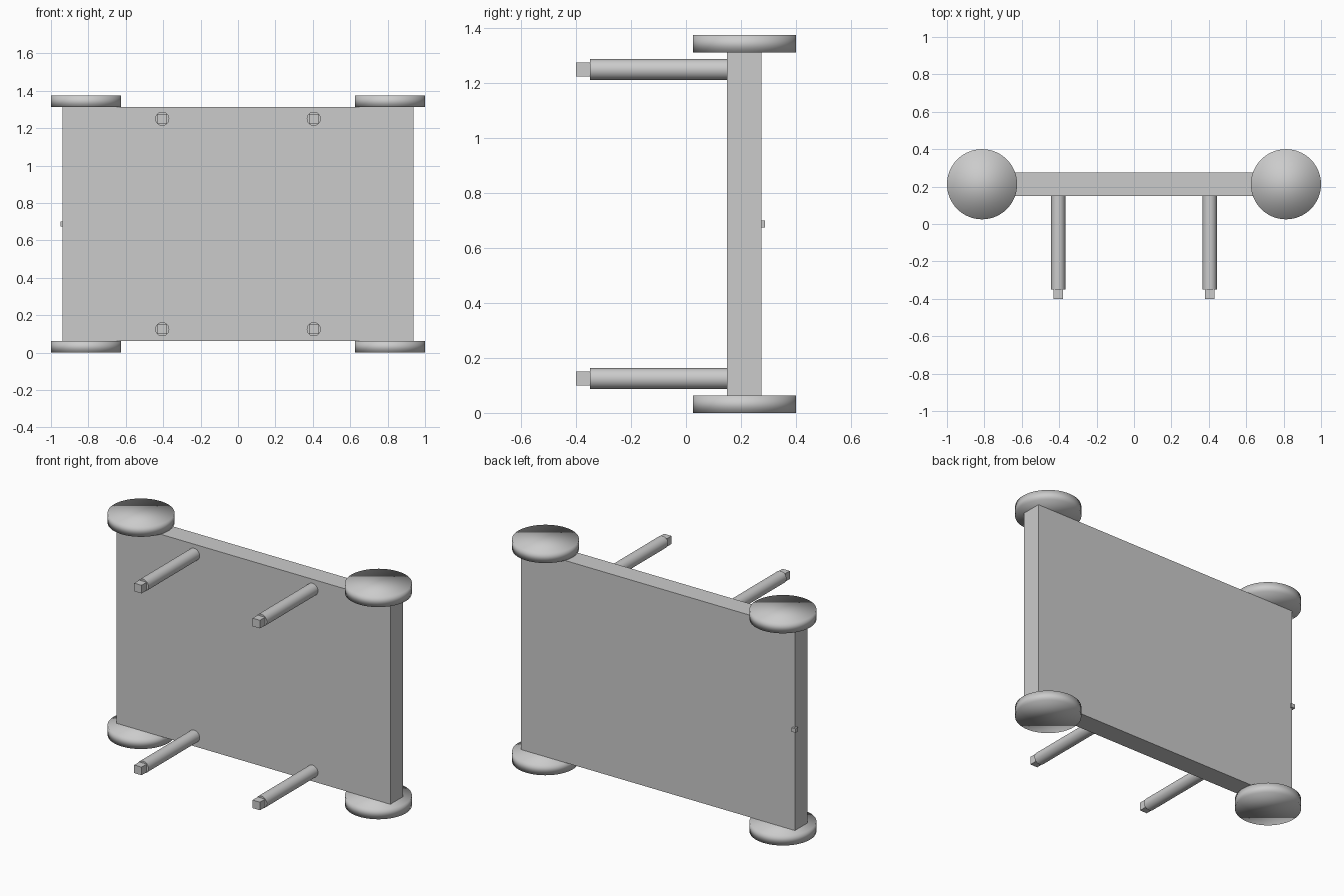
import bpy
from math import radians

cube = bpy.data.objects.get("Cube")
if cube:
    bpy.data.objects.remove(cube, do_unlink=True)

grey = bpy.data.materials.new("plain grey")
grey.use_nodes = True
GREY = (0.6, 0.6, 0.6, 1)
grey.diffuse_color = GREY
grey.node_tree.nodes["Principled BSDF"].inputs["Base Color"].default_value = GREY

PANEL_Y = 0.2125


def finish(name):
    ob = bpy.context.object
    ob.name = name
    ob.data.materials.append(grey)
    return ob


def box(name, centre, size):
    bpy.ops.mesh.primitive_cube_add(size=1, location=centre)
    ob = finish(name)
    ob.scale = size
    bpy.ops.object.transform_apply(location=False, rotation=False, scale=True)


def cylinder(name, centre, radius, depth, sides, tilt=0):
    bpy.ops.mesh.primitive_cylinder_add(vertices=sides, radius=radius, depth=depth,
                                        location=centre, rotation=(tilt, 0, 0))
    return finish(name)


# Upright slab
box("panel", (0, PANEL_Y, 0.6875), (1.875, 0.125, 1.25))

# Small knob on the rear edge
box("edge_knob", (-0.9375, 0.275, 0.6875), (0.025, 0.025, 0.025))

for side, sx in (("right", -1), ("left", 1)):
    for level, sz in (("lower", -1), ("upper", 1)):
        # Round corner disc, softly shaded over its rim
        cylinder(f"{level}_{side}_disc", (sx * 0.8125, PANEL_Y, 0.6875 + sz * 0.65625),
                 0.1875, 0.0625, 64)
        bpy.ops.object.shade_smooth()

        # Round peg with a square tip
        x, z = sx * 0.405, 0.6875 + sz * 0.5625
        cylinder(f"{level}_{side}_peg", (x, -0.1, z), 0.0375, 0.5, 32, radians(90))
        bpy.ops.object.shade_smooth_by_angle(angle=radians(40))
        box(f"{level}_{side}_peg_tip", (x, -0.375, z), (0.05, 0.05, 0.05))
